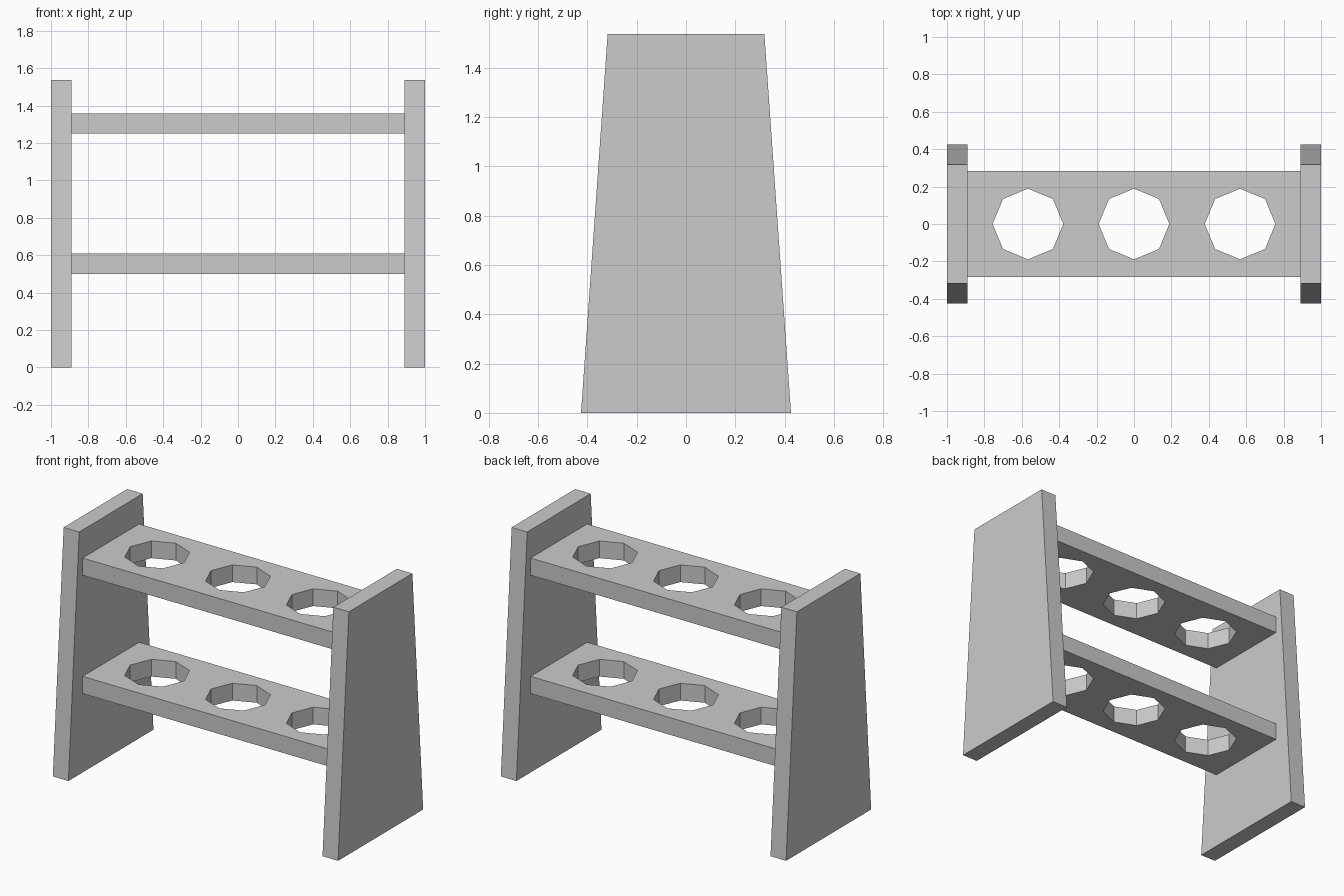
import bpy, bmesh
from math import pi
from mathutils import Matrix

if "Cube" in bpy.data.objects:
    bpy.data.objects.remove(bpy.data.objects["Cube"])

HEIGHT, THICK = 1.537, 0.109
INNER = 1 - THICK


def make_object(name, bm):
    bmesh.ops.recalc_face_normals(bm, faces=bm.faces)
    mesh = bpy.data.meshes.new(name)
    bm.to_mesh(mesh)
    bm.free()
    obj = bpy.data.objects.new(name, mesh)
    bpy.context.collection.objects.link(obj)
    return obj


# Tapered end panels: trapezoid profile extruded along x
def end_panel(name, x):
    bm = bmesh.new()
    profile = [(-0.426, 0), (0.426, 0), (0.318, HEIGHT), (-0.318, HEIGHT)]
    face = bm.faces.new([bm.verts.new((x, y, z)) for y, z in profile])
    ext = bmesh.ops.extrude_face_region(bm, geom=[face])["geom"]
    verts = [g for g in ext if isinstance(g, bmesh.types.BMVert)]
    bmesh.ops.translate(bm, verts=verts, vec=(THICK, 0, 0))
    return make_object(name, bm)


end_panel("left_panel", -1)
end_panel("right_panel", INNER)

# Octagonal hole cutters, running through both shelves
bm = bmesh.new()
for x in (-0.567, 0, 0.567):
    bmesh.ops.create_cone(bm, cap_ends=True, segments=8, radius1=0.189,
                          radius2=0.189, depth=2,
                          matrix=Matrix.Translation((x, 0, 0.93)))
cutter = make_object("hole_cutter", bm)
cutter.hide_render = True
cutter.hide_viewport = True

# Shelves with three holes each
for name, z in (("lower_shelf", 0.554), ("upper_shelf", 1.304)):
    bm = bmesh.new()
    bmesh.ops.create_cube(bm, size=1, matrix=Matrix.Translation((0, 0, z))
                          @ Matrix.Diagonal((2 * INNER, 0.566, THICK, 1)))
    shelf = make_object(name, bm)
    mod = shelf.modifiers.new("holes", 'BOOLEAN')
    mod.operation = 'DIFFERENCE'
    mod.solver = 'EXACT'
    mod.object = cutter
